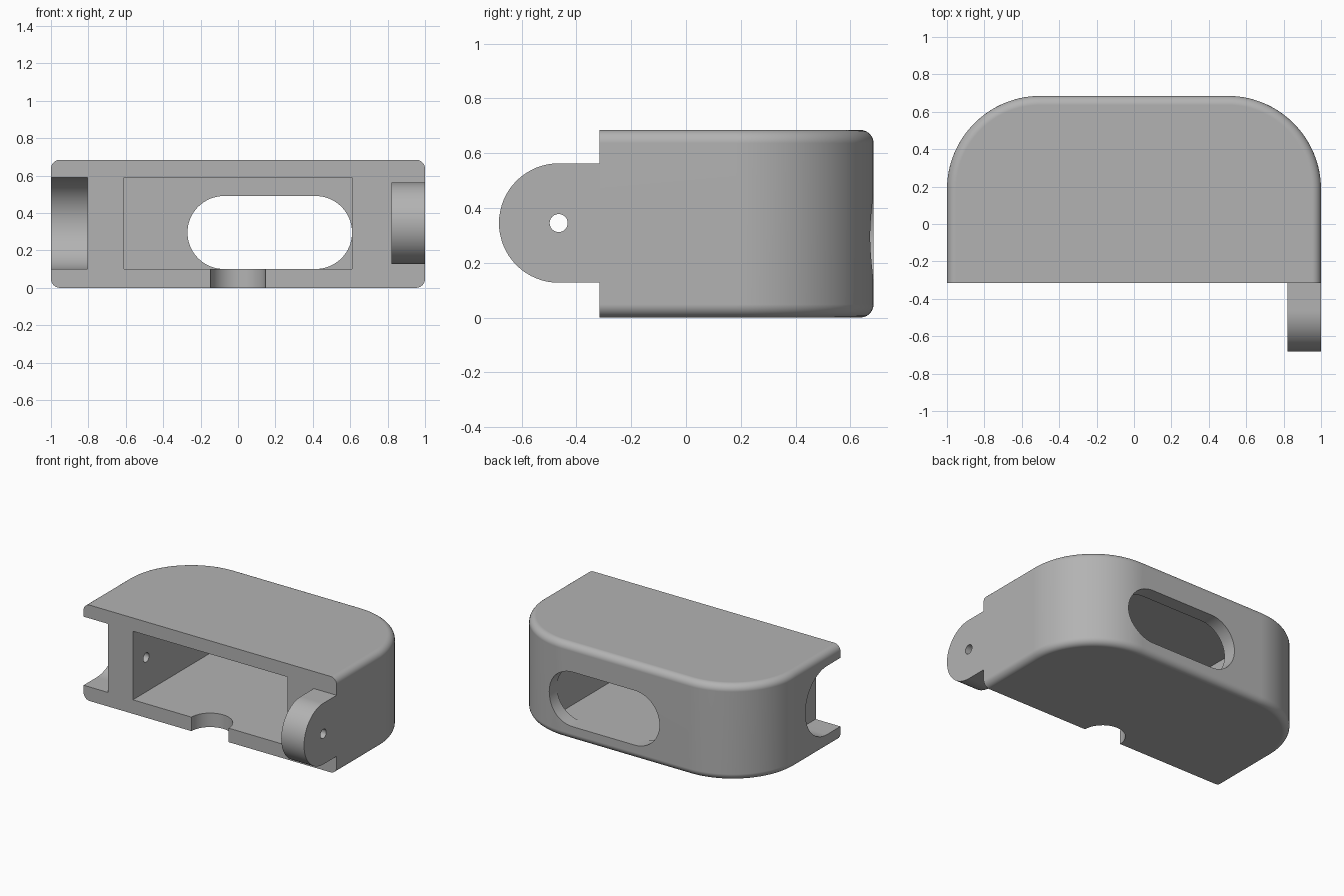
import bpy, bmesh
from math import pi, cos, sin
from mathutils import Vector

if "Cube" in bpy.data.objects:
    bpy.data.objects.remove(bpy.data.objects["Cube"], do_unlink=True)

FRONT, BACK, TOP = -0.315, 0.685, 0.685
HINGE_Z = 0.345

grey = bpy.data.materials.new("plain grey")
grey.use_nodes = True
grey.diffuse_color = (0.45, 0.45, 0.45, 1)
grey.node_tree.nodes["Principled BSDF"].inputs["Base Color"].default_value = (0.45, 0.45, 0.45, 1)


def add_object(name, bm):
    mesh = bpy.data.meshes.new(name)
    bmesh.ops.recalc_face_normals(bm, faces=bm.faces[:])
    bm.to_mesh(mesh)
    bm.free()
    obj = bpy.data.objects.new(name, mesh)
    bpy.context.collection.objects.link(obj)
    mesh.materials.append(grey)
    return obj


def arc(u, v, r, start, end, steps=32):
    angles = [start + (end - start) * i / steps for i in range(steps + 1)]
    return [(u + r * cos(a), v + r * sin(a)) for a in angles]


def circle(u, v, r, steps=48):
    return arc(u, v, r, 0, 2 * pi, steps)[:-1]


def prism(name, outline, axis, low, high):
    """Extrude a 2D outline along x, y or z; the outline uses the other two axes in order."""
    def place(p, t):
        co = list(p)
        co.insert("xyz".index(axis), t)
        return co
    bm = bmesh.new()
    face = bm.faces.new([bm.verts.new(place(p, low)) for p in outline])
    new = bmesh.ops.extrude_face_region(bm, geom=[face])["geom"]
    shift = Vector(place((0, 0), high - low))
    bmesh.ops.translate(bm, vec=shift, verts=[g for g in new if isinstance(g, bmesh.types.BMVert)])
    return add_object(name, bm)


def cut(target, cutter):
    cutter.hide_render = True
    mod = target.modifiers.new("cut", 'BOOLEAN')
    mod.operation, mod.solver, mod.object = 'DIFFERENCE', 'EXACT', cutter
    bpy.context.view_layer.objects.active = target
    bpy.ops.object.modifier_apply(modifier=mod.name)
    bpy.data.objects.remove(cutter, do_unlink=True)


def smooth(obj):
    bpy.ops.object.select_all(action='DESELECT')
    obj.select_set(True)
    bpy.context.view_layer.objects.active = obj
    bpy.ops.object.shade_smooth_by_angle(angle=pi / 6)
    mod = obj.modifiers.new("even shading", 'WEIGHTED_NORMAL')
    mod.keep_sharp = True


# Housing: rounded back corners, then a fillet on all rim edges except the front
outline = [(-1, FRONT), (1, FRONT)]
outline += arc(0.5, BACK - 0.5, 0.5, 0, pi / 2) + arc(-0.5, BACK - 0.5, 0.5, pi / 2, pi)
body = prism("housing", outline, "z", 0, TOP)
bm = bmesh.new()
bm.from_mesh(body.data)
rim = [e for e in bm.edges
       if abs(e.verts[0].co.z - e.verts[1].co.z) < 0.01
       and max(v.co.y for v in e.verts) > FRONT + 0.01]
bmesh.ops.bevel(bm, geom=rim, offset=0.048, segments=6, profile=0.5, affect='EDGES')
bm.to_mesh(body.data)
bm.free()

# Inner chamber, open at the front
chamber = [(-0.61, 0.1), (0.61, 0.1), (0.61, 0.59), (-0.61, 0.59)]
cut(body, prism("chamber_cutter", chamber, "y", FRONT - 0.2, 0.585))

# Long rounded window through the back wall
window = arc(0.415, 0.296, 0.195, -pi / 2, pi / 2) + arc(-0.075, 0.296, 0.195, pi / 2, 1.5 * pi)
cut(body, prism("window_cutter", window, "y", 0.3, 0.9))

# Half-round finger notch in the floor
cut(body, prism("floor_notch_cutter", circle(0, FRONT, 0.147), "z", -0.2, 0.3))

# Round-ended hinge recess on the right side, with its pin hole
PIN_Y = FRONT + 0.15
recess = arc(PIN_Y, HINGE_Z, 0.245, -pi / 2, pi / 2)
recess += [(FRONT - 0.2, HINGE_Z + 0.245), (FRONT - 0.2, HINGE_Z - 0.245)]
cut(body, prism("recess_cutter", recess, "x", -1.2, -0.805))
cut(body, prism("pin_hole_cutter", circle(PIN_Y, HINGE_Z, 0.033, 24), "x", -0.9, -0.5))
smooth(body)

# Hinge lug on the left side
LUG_Y = FRONT - 0.15
lug_outline = arc(LUG_Y, HINGE_Z, 0.218, pi / 2, 1.5 * pi)
lug_outline += [(FRONT, HINGE_Z - 0.218), (FRONT, HINGE_Z + 0.218)]
lug = prism("hinge_lug", lug_outline, "x", 0.82, 1)
cut(lug, prism("lug_hole_cutter", circle(LUG_Y, HINGE_Z, 0.033, 24), "x", 0.7, 1.2))
smooth(lug)
